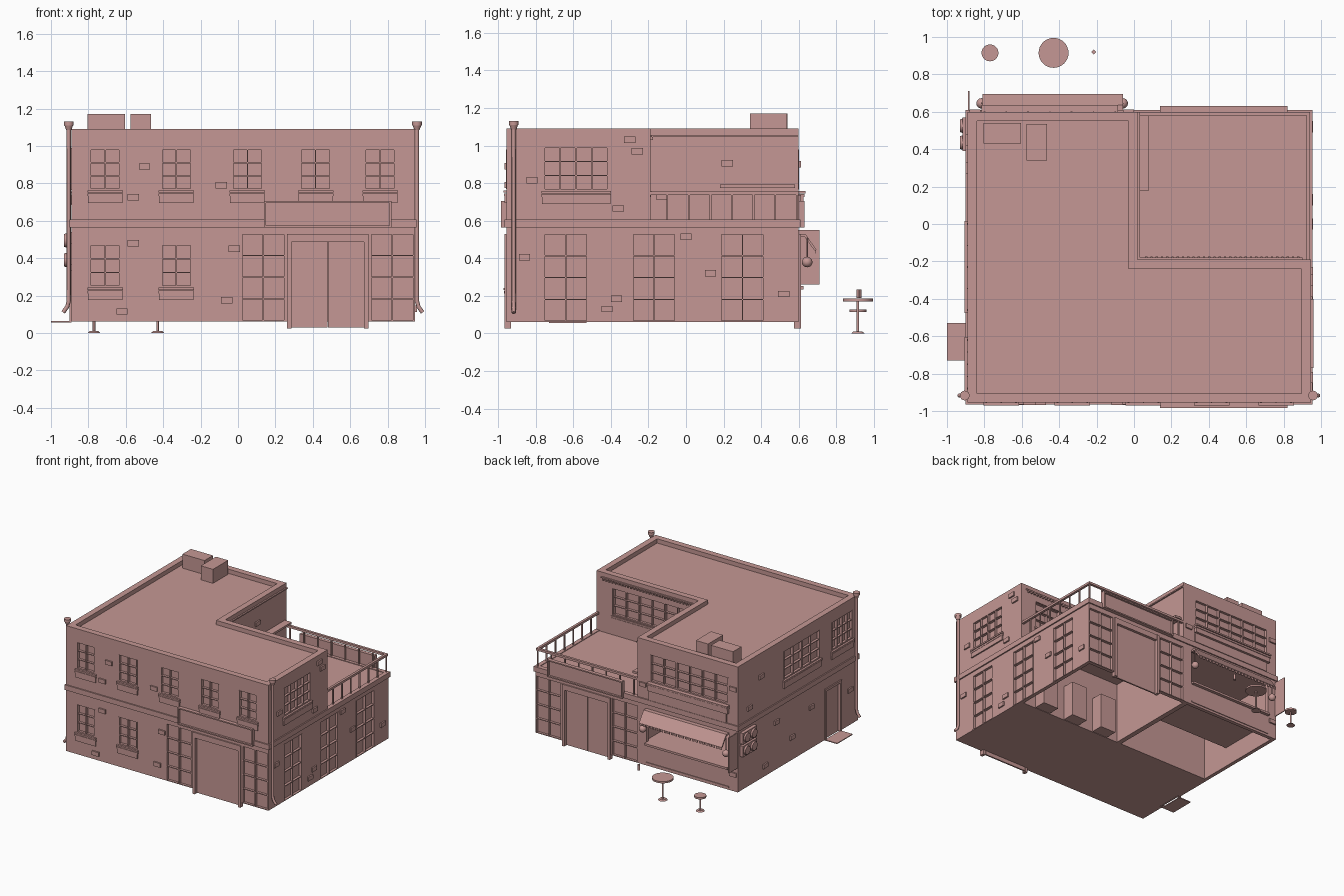
import bpy, bmesh, math
from mathutils import Matrix

if "Cube" in bpy.data.objects:
    bpy.data.objects.remove(bpy.data.objects["Cube"])

X0, X1, Y0, Y1 = -0.89, 0.945, -0.955, 0.60   # outer walls
parts = {}                                     # part name -> bmesh
paint = bpy.data.materials.new('dusty_red')
paint.diffuse_color = (0.556, 0.313, 0.297, 1)
paint.use_nodes = True
paint.node_tree.nodes["Principled BSDF"].inputs["Base Color"].default_value = paint.diffuse_color


def box(name, xs, ys, zs):
    bm = parts.setdefault(name, bmesh.new())
    c = [(a + b) / 2 for a, b in (xs, ys, zs)]
    s = [abs(b - a) for a, b in (xs, ys, zs)]
    m = Matrix.Translation(c) @ Matrix.Diagonal((*s, 1))
    bmesh.ops.create_cube(bm, size=1, matrix=m)


def wbox(name, wall, u, n, z):
    """Box on a wall: u along it, n outward from it, z up."""
    axis, off, d = wall
    ns = (off + d * n[0], off + d * n[1])
    box(name, ns if axis == 'x' else u, ns if axis == 'y' else u, z)


FRONT, BACK = ('y', Y0, -1), ('y', Y1, 1)
LEFT, RIGHT = ('x', X0, -1), ('x', X1, 1)
T_BACK, T_SIDE = ('y', -0.2, 1), ('x', 0.02, 1)   # terrace walls


def finish(name, bm, smooth=False):
    me = bpy.data.meshes.new(name)
    bmesh.ops.recalc_face_normals(bm, faces=bm.faces)
    bm.to_mesh(me)
    bm.free()
    me.materials.append(paint)
    ob = bpy.data.objects.new(name, me)
    bpy.context.collection.objects.link(ob)
    if smooth:
        bpy.ops.object.select_all(action='DESELECT')
        ob.select_set(True)
        bpy.context.view_layer.objects.active = ob
        bpy.ops.object.shade_smooth_by_angle(angle=math.radians(40))
    return ob


def cyl(bm, loc, r1, r2, h, seg=24, axis='Z'):
    """Cylinder or cone with its base centre at loc."""
    rot = Matrix.Rotation(-math.pi / 2, 4, 'Y') if axis == 'X' else Matrix()
    m = Matrix.Translation(loc) @ rot @ Matrix.Translation((0, 0, h / 2))
    bmesh.ops.create_cone(bm, cap_ends=True, segments=seg, radius1=r1, radius2=r2, depth=h, matrix=m)


def window(wall, u0, u1, z0, z1, cols, rows, sill=0.016, cut='upper_cutter'):
    wbox(cut, wall, (u0, u1), (-0.02, 0.05), (z0, z1))
    for i in range(cols + 1):
        w = 0.005 if i in (0, cols) or (cols > 2 and i % 2 == 0) else 0.003
        u = u0 + (u1 - u0) * i / cols
        wbox('window_frames', wall, (u - w, u + w), (-0.022, 0.002), (z0, z1))
    for j in range(rows + 1):
        z = z0 + (z1 - z0) * j / rows
        wbox('window_frames', wall, (u0, u1), (-0.022, 0.0), (z - 0.003, z + 0.003))
    if sill:
        for a, b, k, e in ((0.02, 0.008, 1, 0.015), (0.038, 0.024, .85, 0.015), (0.075, 0.038, .7, 0.012)):
            wbox('window_sills', wall, (u0 - e, u1 + e), (-0.002, sill * k), (z0 - a, z0 - b))


# Windows
for x in (-0.71, -0.33, 0.05, 0.415, 0.76):
    window(FRONT, x - 0.08, x + 0.08, 0.77, 0.98, 2, 3)
for x in (-0.71, -0.33):
    window(FRONT, x - 0.08, x + 0.08, 0.25, 0.47, 2, 3, cut='lower_cutter')
window(RIGHT, -0.755, -0.415, 0.765, 0.99, 4, 3)
window(LEFT, -0.46, 0.0, 0.765, 0.99, 4, 3)
window(LEFT, -0.88, -0.62, 0.765, 0.99, 4, 3)
window(T_BACK, 0.10, 0.80, 0.765, 0.98, 6, 3)
window(BACK, -0.80, -0.10, 0.765, 0.98, 6, 3, sill=0.035)

# Shop glazing, double doors and blank sign boards on front and back
for wall in (FRONT, BACK):
    for a in (0.02, 0.71):
        window(wall, a, a + 0.23, 0.065, 0.53, 2, 4, 0, 'lower_cutter')
    wbox('lower_cutter', wall, (0.27, 0.69), (-0.022, 0.05), (0.0, 0.53))
    for a, b in ((0.262, 0.285), (0.675, 0.698)):
        wbox('door_frames', wall, (a, b), (-0.024, 0.012), (0.025, 0.53))
    wbox('door_frames', wall, (0.285, 0.675), (-0.024, 0.01), (0.485, 0.53))
    for a, b in ((0.287, 0.479), (0.481, 0.673)):
        wbox('shop_doors', wall, (a, b), (-0.024, -0.012), (0.03, 0.485))
    wbox('sign_boards', wall, (0.14, 0.82), (0, 0.014), (0.565, 0.705))
    for z in (0.565, 0.695):
        wbox('sign_boards', wall, (0.14, 0.82), (0.012, 0.03), (z, z + 0.01))
    for u in (0.14, 0.81):
        wbox('sign_boards', wall, (u, u + 0.01), (0.012, 0.03), (0.575, 0.695))
for y in (-0.64, -0.17, 0.30):
    window(RIGHT, y - 0.115, y + 0.115, 0.065, 0.53, 2, 4, 0, 'lower_cutter')

# Side door with step plate
wbox('lower_cutter', LEFT, (-0.73, -0.53), (-0.02, 0.05), (0.04, 0.47))
wbox('side_door', LEFT, (-0.715, -0.545), (-0.022, -0.012), (0.06, 0.455))
for a, b, c, d in ((-0.738, -0.718, 0.06, 0.478), (-0.542, -0.522, 0.06, 0.478), (-0.718, -0.542, 0.458, 0.478)):
    wbox('side_door_frame', LEFT, (a, b), (-0.022, 0.01), (c, d))
box('step_plate', (-1.0, -0.89), (-0.73, -0.53), (0.056, 0.063))

# Loose bricks standing out of the walls
for wall, spots in (
    (FRONT, ((-.5, .89), (-.09, .79), (-.56, .725), (-.56, .48), (-.02, .45), (-.06, .175), (-.62, .115))),
    (RIGHT, ((-.3, 1.03), (-.26, .97), (-.82, .815), (-.36, .665), (-.86, .405), (0, .515),
             (.13, .32), (-.37, .185), (-.42, .13), (.52, .21))),
    (T_SIDE, ((.22, .905), (-.13, .73))),
    (LEFT, ((.3, .9), (.45, .7), (.1, .45), (-.1, .25), (-.35, .4), (.25, .15), (-.85, .35))),
    (BACK, ((-.85, .9), (-.03, .72), (-.85, .2)))):
    for u, z in spots:
        wbox('loose_bricks', wall, (u - .03, u + .03), (-.005, .012), (z - .017, z + .017))

# Upper storey: L-shaped block with a sunken roof
bm = bmesh.new()
outline = [(X0, Y0), (X1, Y0), (X1, -0.19), (0.02, -0.19), (0.02, Y1), (X0, Y1)]
base = bm.faces.new([bm.verts.new((x, y, 0.602)) for x, y in outline])
ext = bmesh.ops.extrude_face_region(bm, geom=[base])['geom']
bmesh.ops.translate(bm, vec=(0, 0, 0.488), verts=[g for g in ext if isinstance(g, bmesh.types.BMVert)])
top = max(bm.faces, key=lambda f: f.calc_center_median().z)
bmesh.ops.inset_region(bm, faces=[top], thickness=0.05, use_even_offset=True)
roof = bmesh.ops.extrude_discrete_faces(bm, faces=[top])['faces'][0]
bmesh.ops.translate(bm, vec=(0, 0, -0.035), verts=roof.verts)
upper = finish('upper_storey', bm)

# Ground storey with hollow rooms at the back
box('ground_storey', (X0, X1), (Y0, Y1), (0.062, 0.602))
box('room_cutter', (0.0, 0.915), (-0.2, 0.57), (-0.1, 0.56))
box('room_cutter', (-0.86, -0.04), (-0.2, 0.57), (-0.1, 0.56))
box('hatch_cutter', (-0.81, -0.06), (0.5, 0.7), (0.25, 0.53))
for x in (0.1, 0.38, 0.66):
    box('shop_shelves', (x, x + 0.14), (-0.2, -0.1), (0.065, 0.35))

# Floor band, cornice strips, terrace shelf
for wall, a, b in ((FRONT, X0 - .01, X1 + .01), (BACK, X0 - .01, X1 + .01),
                   (LEFT, Y0, Y1), (RIGHT, Y0, Y1)):
    wbox('floor_band', wall, (a, b), (-0.025, 0.01), (0.565, 0.607))
wbox('cornice', T_BACK, (0.03, 0.9), (0, 0.02), (1.045, 1.055))
wbox('cornice', T_SIDE, (-0.2, 0.6), (0, 0.012), (1.045, 1.055))
for i in range(30):
    u = 0.06 + i * 0.028
    wbox('cornice', T_BACK, (u, u + 0.012), (0, 0.025), (1.03, 1.045))
wbox('terrace_shelf', T_SIDE, (0.18, 0.58), (0, 0.06), (0.775, 0.792))

# Terrace railing
for i in range(7):
    y = -0.1 + i * 0.115
    box('railing', (0.927, 0.937), (y - .005, y + .005), (0.6, 0.74))
for i in range(7):
    x = 0.06 + i * 0.125
    box('railing', (x - .005, x + .005), (0.585, 0.595), (0.6, 0.74))
box('railing', (0.922, 0.942), (-0.2, 0.6), (0.738, 0.756))
box('railing', (0.02, 0.922), (0.58, 0.6), (0.738, 0.756))

# Food hatch: kitchen counter, fascia, trim, hanging side plate
box('counter', (-0.86, -0.04), (0.05, 0.571), (0.22, 0.252))
box('counter_ledge', (-0.81, -0.06), (0.571, 0.625), (0.235, 0.252))
box('hatch_fascia', (-0.79, -0.09), (0.595, 0.612), (0.61, 0.685))
box('hatch_trim', (-0.81, -0.06), (0.595, 0.606), (0.08, 0.09))
box('hanging_plate', (-0.888, -0.88), (0.6, 0.71), (0.26, 0.55))
for i in range(24):
    x = -0.81 + i * 0.0315
    box('awning_fringe', (x, x + 0.02), (0.688, 0.693), (0.425, 0.445))

# Awning: bent strip profile swept along x
bm = bmesh.new()
prof = [(0.6, 0.53), (0.635, 0.53), (0.695, 0.445), (0.685, 0.44), (0.63, 0.515), (0.6, 0.515)]
f = bm.faces.new([bm.verts.new((-0.81, y, z)) for y, z in prof])
ext = bmesh.ops.extrude_face_region(bm, geom=[f])['geom']
bmesh.ops.translate(bm, vec=(0.75, 0, 0), verts=[g for g in ext if isinstance(g, bmesh.types.BMVert)])
finish('awning', bm)

# Lanterns
bm = bmesh.new()
for x in (-0.815, -0.06):
    bmesh.ops.create_uvsphere(bm, u_segments=16, v_segments=10, radius=0.028, matrix=Matrix.Translation((x, 0.645, 0.38)))
    cyl(bm, (x, 0.645, 0.40), 0.004, 0.004, 0.11, 8)
finish('lanterns', bm, True)

# Wall fan units on the left side
fans = bmesh.new()
for z in (0.345, 0.45):
    box('fan_units', (-0.918, X0), (0.39, 0.57), (z, z + 0.09))
    for y in (0.435, 0.525):
        cyl(fans, (-0.918, y, z + 0.045), 0.038, 0.034, 0.012, 20, 'X')
finish('fans', fans, True)

# Roof boxes
box('roof_units', (-0.805, -0.605), (0.43, 0.54), (1.05, 1.17))
box('roof_units', (-0.575, -0.465), (0.34, 0.535), (1.05, 1.17))

# Drainpipes with hoppers
hop = bmesh.new()
for side, x in ((-1, -0.905), (1, 0.957)):
    cu = bpy.data.curves.new('drainpipe', 'CURVE')
    cu.dimensions, cu.bevel_depth, cu.bevel_resolution, cu.use_fill_caps = '3D', 0.011, 2, True
    sp = cu.splines.new('POLY')
    pts = [(0, 1.1), (0, 0.17), (0.008, 0.14), (0.03, 0.11)]
    sp.points.add(len(pts) - 1)
    for p, (d, z) in zip(sp.points, pts):
        p.co = (x + side * d, -0.917, z, 1)
    cu.materials.append(paint)
    bpy.context.collection.objects.link(bpy.data.objects.new('drainpipe', cu))
    cyl(hop, (x, -0.917, 1.085), 0.014, 0.023, 0.025, 16)
    cyl(hop, (x, -0.917, 1.11), 0.026, 0.026, 0.02, 16)
finish('pipe_hoppers', hop, True)

# Table, stool and small bottle outside
for name, x, r, h, br in (('table', -0.43, 0.08, 0.185, 0.035), ('stool', -0.77, 0.045, 0.128, 0.032)):
    bm = bmesh.new()
    cyl(bm, (x, 0.915, 0), br, br * 0.7, 0.01)
    cyl(bm, (x, 0.915, 0.008), 0.007, 0.007, h - 0.02, 12)
    cyl(bm, (x, 0.915, h - 0.014), r, r, 0.014, 32)
    finish(name, bm, True)
bm = bmesh.new()
cyl(bm, (-0.215, 0.92, 0.188), 0.013, 0.013, 0.045, 4)
finish('bottle', bm)

# Turn the box groups into objects, then cut the walls
obs = {n: finish(n, b) for n, b in parts.items()}
for body, cutters in ((upper, ['upper_cutter']),
                      (obs['ground_storey'], ['room_cutter', 'lower_cutter', 'hatch_cutter'])):
    for c in cutters:
        mod = body.modifiers.new(c, 'BOOLEAN')
        mod.operation, mod.solver, mod.object = 'DIFFERENCE', 'EXACT', obs[c]
        obs[c].hide_render = True
        obs[c].display_type = 'WIRE'
